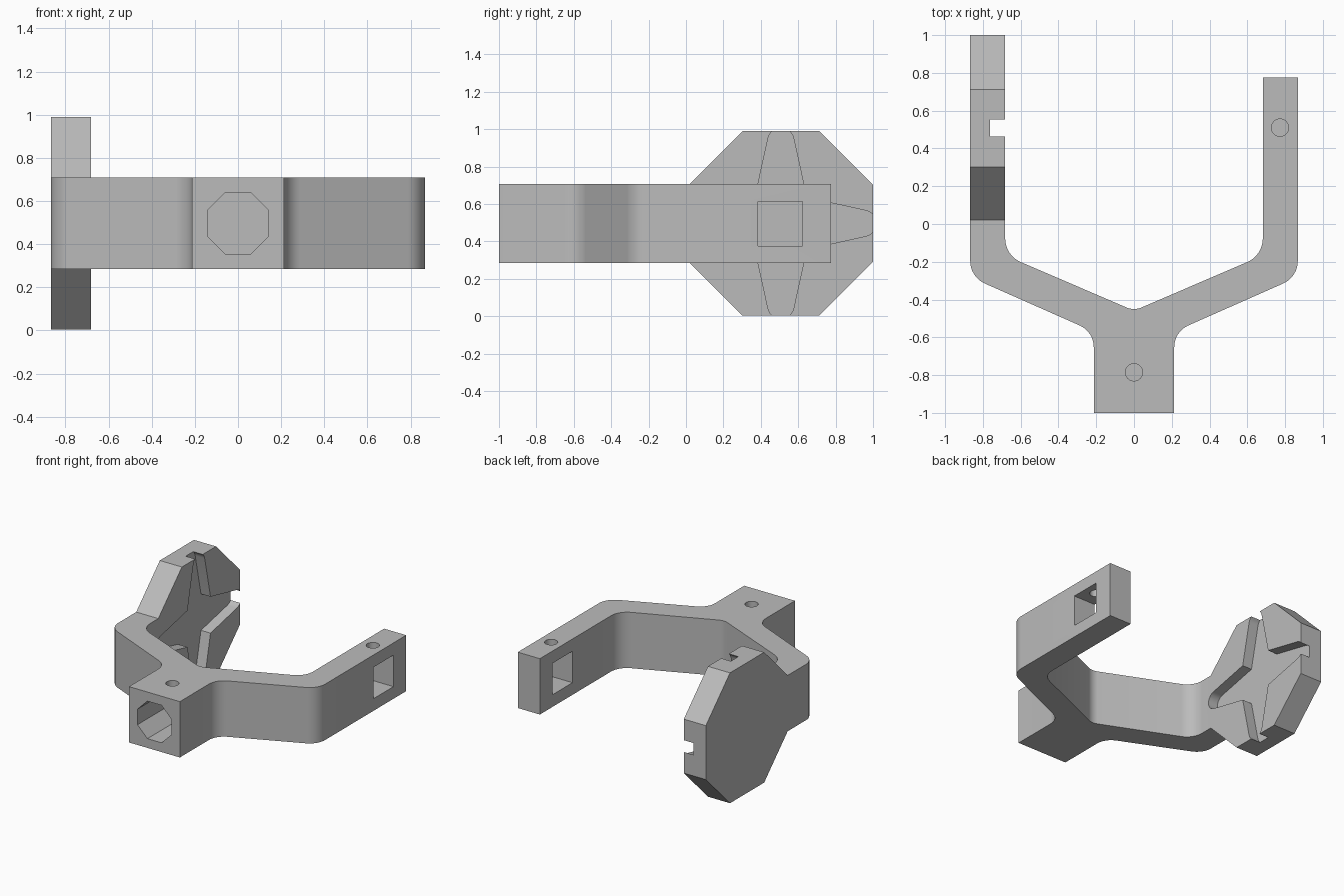
import bpy, bmesh
from math import sin, cos, tan, pi, radians
from mathutils import Vector

cube = bpy.data.objects.get("Cube")
if cube:
    bpy.data.objects.remove(cube, do_unlink=True)

grey = bpy.data.materials.new("mid grey")
grey.use_nodes = True
COLOR = (0.5, 0.5, 0.5, 1)
grey.diffuse_color = COLOR
grey.node_tree.nodes["Principled BSDF"].inputs["Base Color"].default_value = COLOR

AXES = {"x": lambda u, v, t: (t, u, v),
        "y": lambda u, v, t: (u, t, v),
        "z": lambda u, v, t: (u, v, t)}


def prism(name, outline, axis, lo, hi):
    """Closed solid: a 2D outline carried along an axis."""
    place = AXES[axis]
    bm = bmesh.new()
    start = [bm.verts.new(place(u, v, lo)) for u, v in outline]
    end = [bm.verts.new(place(u, v, hi)) for u, v in outline]
    bm.faces.new(start[::-1])
    bm.faces.new(end)
    for i in range(len(outline)):
        bm.faces.new((start[i - 1], start[i], end[i], end[i - 1]))
    bmesh.ops.recalc_face_normals(bm, faces=bm.faces[:])
    mesh = bpy.data.meshes.new(name)
    bm.to_mesh(mesh)
    bm.free()
    mesh.materials.append(grey)
    obj = bpy.data.objects.new(name, mesh)
    bpy.context.collection.objects.link(obj)
    return obj


def combine(target, tool, operation):
    """Apply a boolean and discard the tool."""
    tool.hide_render = True
    mod = target.modifiers.new(tool.name, "BOOLEAN")
    mod.operation = operation
    mod.solver = "EXACT"
    mod.object = tool
    bpy.context.view_layer.update()
    bpy.context.view_layer.objects.active = target
    bpy.ops.object.modifier_apply(modifier=mod.name)
    bpy.data.objects.remove(tool, do_unlink=True)


def ring(cu, cv, r, n, turn=0.0):
    return [(cu + r * cos(turn + 2 * pi * i / n), cv + r * sin(turn + 2 * pi * i / n))
            for i in range(n)]


def rounded(corners, steps=8):
    """Fillet each (x, y, radius) corner of a closed outline."""
    out = []
    for i, (x, y, r) in enumerate(corners):
        p = Vector((x, y))
        if not r:
            out.append((x, y))
            continue
        a = (Vector(corners[i - 1][:2]) - p).normalized()
        b = (Vector(corners[(i + 1) % len(corners)][:2]) - p).normalized()
        half_angle = a.angle(b) / 2
        centre = p + (a + b).normalized() * (r / sin(half_angle))
        start = p + a * (r / tan(half_angle)) - centre
        end = p + b * (r / tan(half_angle)) - centre
        for k in range(steps + 1):
            spoke = start.lerp(end, k / steps).normalized() * r
            out.append(tuple(centre + spoke))
    return out


MID = 0.497           # height of the centre plane
LOW, HIGH = 0.285, 0.708
WIDE, INNER = 0.867, 0.682

# forked body: socket block and two bent arms
half = [(0.213, -1, 0), (0.213, -0.57, 0.125), (WIDE, -0.281, 0.13)]
body_outline = half + [(WIDE, 0.775, 0), (INNER, 0.775, 0), (INNER, -0.166, 0.135),
                       (0, -0.459, 0.1),
                       (-INNER, -0.166, 0.135), (-INNER, 0.3, 0), (-WIDE, 0.3, 0)]
body_outline += [(-x, y, r) for x, y, r in reversed(half)]
body = prism("forked_body", rounded(body_outline), "z", LOW, HIGH)

# octagonal plate on the right arm
PLATE_Y = 0.507
plate = prism("octagonal_plate",
              ring(PLATE_Y, MID, 0.4935 / cos(pi / 8), 8, pi / 8), "x", -WIDE, -INNER)
combine(body, plate, "UNION")

# four-armed recess with rounded tips
star = []
for arm in range(4):
    turn = arm * pi / 2
    shape = [(0.44 + 0.07 * cos(radians(a)), 0.07 * sin(radians(a)))
             for a in range(-78, 79, 13)] + [(0.138, 0.138)]
    star += [(PLATE_Y + u * cos(turn) - v * sin(turn), MID + u * sin(turn) + v * cos(turn))
             for u, v in shape]
combine(body, prism("star_recess", star, "x", -0.762, -0.6), "DIFFERENCE")

# octagonal socket in the front block
combine(body, prism("front_socket", ring(0, MID, 0.142 / cos(pi / 8), 8, pi / 8),
                    "y", -1.1, -0.58), "DIFFERENCE")

# square window through the left arm
window = [(0.384, 0.377), (0.622, 0.377), (0.622, 0.615), (0.384, 0.615)]
combine(body, prism("arm_window", window, "x", 0.6, 1.0), "DIFFERENCE")

# screw holes from the top
for x, y in ((0, -0.785), (0.773, 0.51)):
    combine(body, prism("screw_hole", ring(x, y, 0.046, 24), "z", MID, 0.8), "DIFFERENCE")

body.select_set(True)
bpy.context.view_layer.objects.active = body
bpy.ops.object.shade_smooth_by_angle(angle=radians(25))
